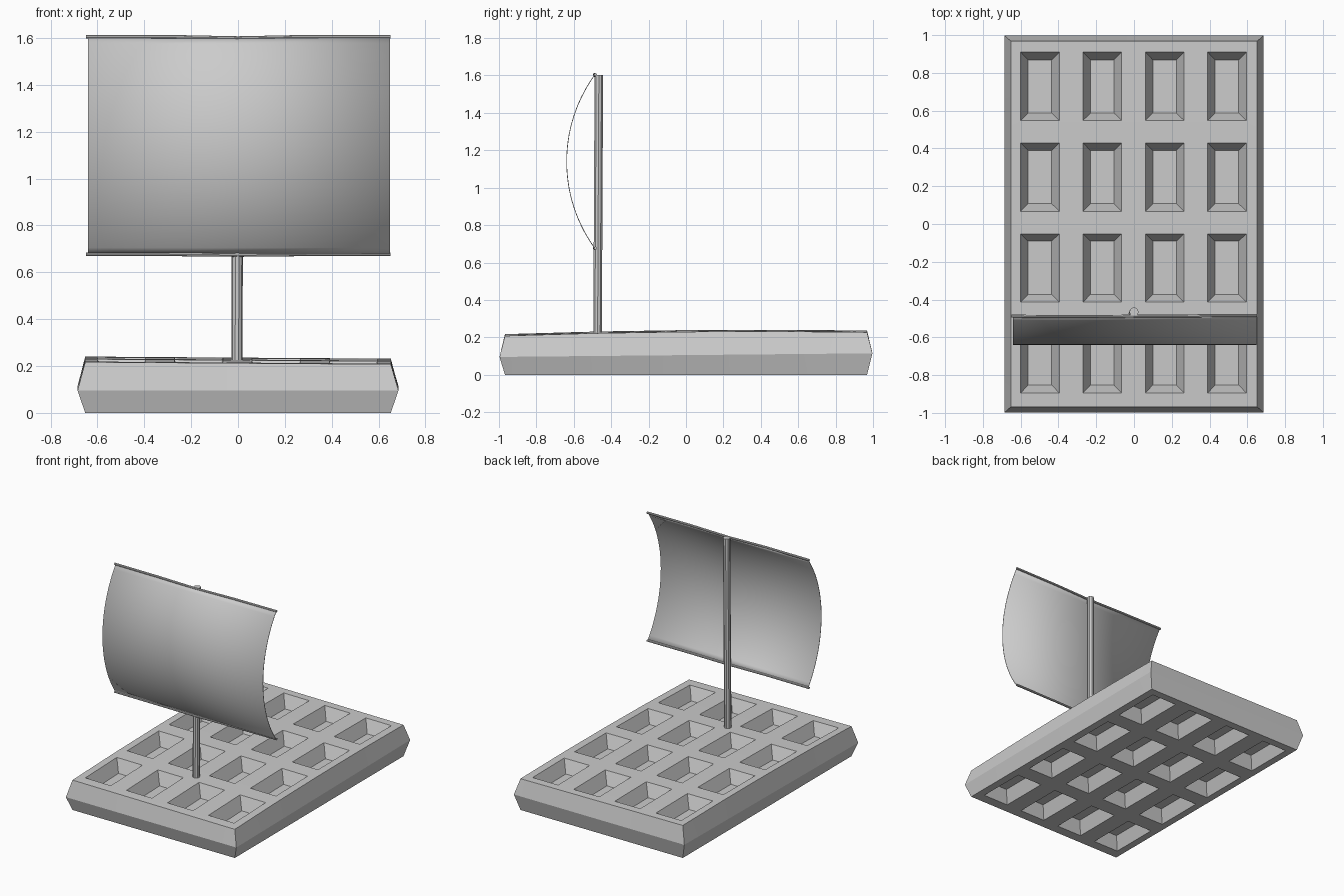
import bpy, bmesh, math
from mathutils import Vector

cube = bpy.data.objects.get("Cube")
if cube:
    bpy.data.objects.remove(cube, do_unlink=True)

grey = bpy.data.materials.new("plain grey")
grey.use_nodes = True
grey.diffuse_color = (0.6, 0.6, 0.6, 1)
grey.node_tree.nodes["Principled BSDF"].inputs["Base Color"].default_value = (0.6, 0.6, 0.6, 1)


def finish(bm, name, angle):
    bmesh.ops.recalc_face_normals(bm, faces=bm.faces)
    mesh = bpy.data.meshes.new(name)
    bm.to_mesh(mesh)
    bm.free()
    mesh.materials.append(grey)
    ob = bpy.data.objects.new(name, mesh)
    bpy.context.collection.objects.link(ob)
    bpy.ops.object.select_all(action='DESELECT')
    ob.select_set(True)
    bpy.context.view_layer.objects.active = ob
    bpy.ops.object.shade_smooth_by_angle(angle=math.radians(angle))
    return ob


def stops(edge, first, step, size):
    """Grid lines: outer edges plus both sides of four pockets."""
    inner = [first + step * i + o for i in range(4) for o in (0, size)]
    return [-edge] + inner + [edge]


# Waffle raft: gridded top and bottom with sunken pockets
xs = stops(0.652, -0.6, 0.33, 0.205)
ys = stops(0.968, -0.895, 0.481, 0.362)
nx, ny = len(xs), len(ys)


def top_height(x, y):
    return 0.234 + 0.01 * y - 0.007 * x - 0.013 * y * y


bm = bmesh.new()
pockets, rims = [], []
for side in (0, 1):
    g = [[bm.verts.new((x, y, top_height(x, y) * side)) for y in ys] for x in xs]
    for i in range(nx - 1):
        for j in range(ny - 1):
            loop = [g[i][j], g[i + 1][j], g[i + 1][j + 1], g[i][j + 1]]
            f = bm.faces.new(loop if side else loop[::-1])
            if i % 2 and j % 2:
                pockets.append(f)
    rims.append([g[i][0] for i in range(nx)] + [g[-1][j] for j in range(1, ny)]
                + [g[i][-1] for i in range(nx - 2, -1, -1)]
                + [g[0][j] for j in range(ny - 2, 0, -1)])

# Ridge that bulges out around the raft's edge
ridge = [bm.verts.new((v.co.x * 1.05, v.co.y * 1.03, 0.105 + 0.01 * v.co.y))
         for v in rims[0]]
n = len(ridge)
for low, high in ((rims[0], ridge), (ridge, rims[1])):
    for k in range(n):
        m = (k + 1) % n
        bm.faces.new((low[k], low[m], high[m], high[k]))
bm.normal_update()
bmesh.ops.inset_individual(bm, faces=pockets, thickness=0.04, depth=-0.09,
                           use_even_offset=True)
finish(bm, "waffle_raft", 20)


# Round poles along a path
def pole(name, points, radius, sides):
    bm = bmesh.new()
    pts = [Vector(p) for p in points]
    axis = (pts[-1] - pts[0]).normalized()
    u = axis.cross(Vector((0, 1, 0))).normalized()
    w = axis.cross(u)
    rings = []
    for p in pts:
        ring = []
        for k in range(sides):
            a = 2 * math.pi * k / sides
            ring.append(bm.verts.new(p + radius * (u * math.cos(a) + w * math.sin(a))))
        rings.append(ring)
    for a, b in zip(rings, rings[1:]):
        for k in range(sides):
            m = (k + 1) % sides
            bm.faces.new((a[k], a[m], b[m], b[k]))
    bm.faces.new(rings[0][::-1])
    bm.faces.new(rings[-1])
    return finish(bm, name, 30)


pole("mast", [(-0.005, -0.473, 0.18), (0, -0.466, 1.603)], 0.024, 10)
for name, z, sag in (("upper_yard", 1.605, -0.006), ("lower_yard", 0.677, -0.003)):
    pole(name, [(-0.648, -0.488, z), (-0.3, -0.49, z), (0, -0.488, z + sag),
                (0.3, -0.486, z), (0.65, -0.484, z)], 0.008, 8)

# Billowing sail: circular arc between the two yards
chord, sag, mid_z, edge_y, steps = 0.926, 0.15, 1.14, -0.488, 28
radius = (chord ** 2 / 4 + sag ** 2) / (2 * sag)
half = math.asin(chord / 2 / radius)
bm = bmesh.new()
rows = []
for k in range(steps + 1):
    a = half * (2 * k / steps - 1)
    y = edge_y - sag + radius * (1 - math.cos(a))
    z = mid_z + radius * math.sin(a)
    rows.append([bm.verts.new((x, y, z)) for x in (-0.641, 0, 0.648)])
for a, b in zip(rows, rows[1:]):
    for k in range(2):
        bm.faces.new((a[k], a[k + 1], b[k + 1], b[k]))
sail = finish(bm, "sail", 30)
thick = sail.modifiers.new("thickness", 'SOLIDIFY')
thick.thickness = 0.004
thick.offset = 0
